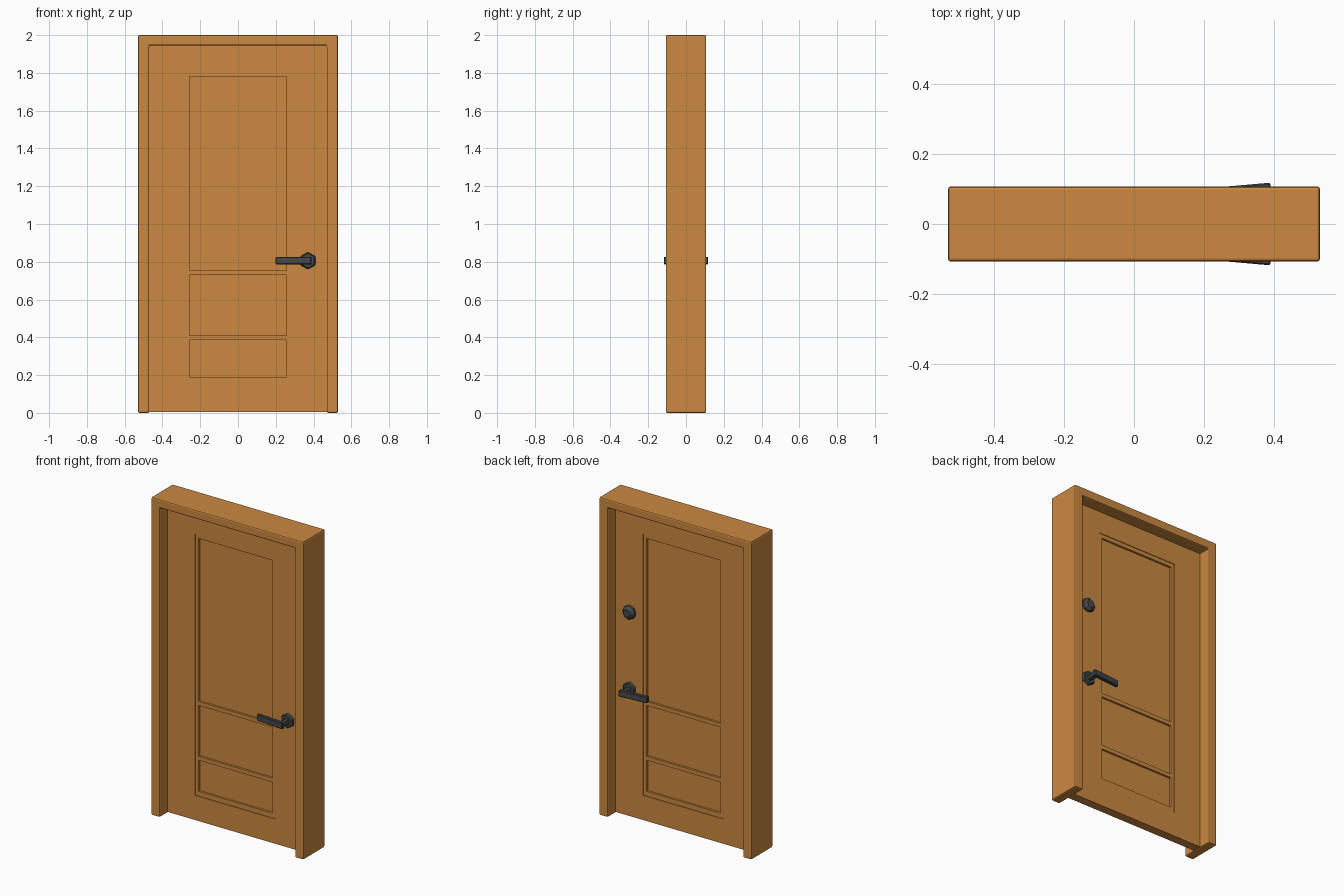
import bpy, bmesh, math
from mathutils import Matrix, Vector

cube = bpy.data.objects.get("Cube")
if cube:
    bpy.data.objects.remove(cube, do_unlink=True)


def material(name, rgb):
    m = bpy.data.materials.new(name)
    m.use_nodes = True
    m.diffuse_color = (*rgb, 1)
    m.node_tree.nodes["Principled BSDF"].inputs["Base Color"].default_value = (*rgb, 1)
    return m


WOOD = material("warm wood", (0.6, 0.25, 0.053))
METAL = material("dark metal", (0.062, 0.065, 0.07))


def finish(name, bm, mat, bevel=0, segments=1):
    mesh = bpy.data.meshes.new(name)
    bm.to_mesh(mesh)
    bm.free()
    mesh.materials.append(mat)
    ob = bpy.data.objects.new(name, mesh)
    bpy.context.collection.objects.link(ob)
    if bevel:
        mod = ob.modifiers.new("soft edges", "BEVEL")
        mod.width = bevel
        mod.segments = segments
        mod.limit_method = "ANGLE"
    return ob


def plate(name, xs, zs, depth, holes=()):
    """Upright plate cut along xs and zs, leaving out the cells in holes."""
    bm = bmesh.new()
    for i in range(len(xs) - 1):
        for k in range(len(zs) - 1):
            if (i, k) not in holes:
                corners = ((i, k), (i + 1, k), (i + 1, k + 1), (i, k + 1))
                bm.faces.new([bm.verts.new((xs[a], -depth / 2, zs[b])) for a, b in corners])
    bmesh.ops.remove_doubles(bm, verts=bm.verts, dist=0.0001)
    front = bm.faces[:]
    back = bmesh.ops.extrude_face_region(bm, geom=front, use_keep_orig=True)["geom"]
    for v in back:
        if isinstance(v, bmesh.types.BMVert):
            v.co.y += depth
    bmesh.ops.recalc_face_normals(bm, faces=bm.faces)
    return bm


# Door frame: two jambs and a head, open at the bottom
finish("door_frame", plate("door_frame", [-.53, -.47, .47, .53], [0, 1.945, 2], .214,
                           {(1, 0)}), WOOD, .008, 2)

# Door leaf: stiles and rails, thin moulding, sunken panels
finish("door_leaf", plate("door_leaf", [-.47, -.28, .28, .47], [.005, .16, 1.805, 1.945],
                          .056, {(1, 1)}), WOOD)
finish("panel_moulding", plate("panel_moulding", [-.28, -.258, .258, .28],
                               [.16, .19, .385, .41, .73, .755, 1.78, 1.805],
                               .048, {(1, 1), (1, 3), (1, 5)}), WOOD)
finish("sunken_panels", plate("sunken_panels", [-.27, .27], [.17, 1.795], .022), WOOD)


def disc(name, x, z, side, near, far, r1, r2, sides, bevel=0):
    """Prism or cone standing out from the door face on the given side."""
    bm = bmesh.new()
    bmesh.ops.create_cone(bm, cap_ends=True, segments=sides, radius1=r1, radius2=r2,
                          depth=far - near)
    turn = Matrix.Rotation(-side * math.pi / 2, 4, "X")
    place = Matrix.Translation((x, side * (near + far) / 2, z))
    # a vertex of the prism points along x
    spin = Matrix.Rotation(math.pi / 2 if sides == 6 else 0, 4, "Z")
    bm.transform(place @ turn @ spin)
    if sides == 6:
        bm.transform(Matrix.Translation((x, 0, z)) @ Matrix.Rotation(math.pi / 6, 4, "Y")
                     @ Matrix.Translation((-x, 0, -z)))
    return finish(name, bm, METAL, bevel)


# Lever handles on both faces
HX, HZ = .37, .806
for label, side in (("front", -1), ("back", 1)):
    disc(label + "_rosette", HX, HZ, side, .02, .047, .047, .043, 6, .004)
    disc(label + "_handle_neck", HX, HZ, side, .04, .1, .02, .02, 8)
    bm = bmesh.new()
    bmesh.ops.create_cube(bm, size=1)
    bm.transform(Matrix.Translation((.295, side * .0975, HZ))
                 @ Matrix.Rotation(side * math.radians(5), 4, "Z")
                 @ Matrix.Diagonal(Vector((.19, .024, .04, 1))))
    finish(label + "_lever", bm, METAL, .004)

# Domed thumb turn on the back only
disc("lock_base", HX, 1.29, 1, .02, .042, .043, .043, 8)
disc("lock_dome", HX, 1.29, 1, .042, .058, .043, .026, 8)
